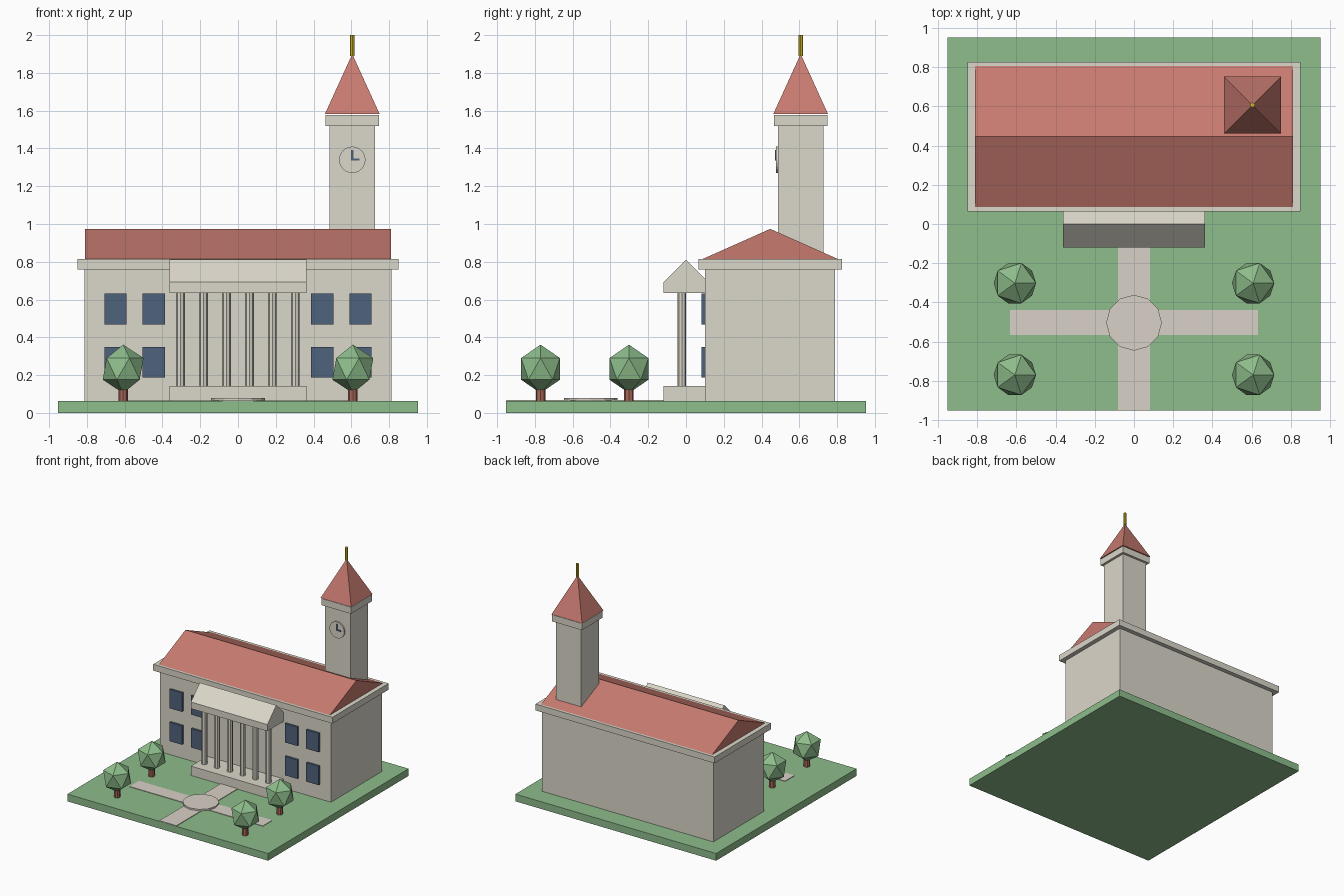
import bpy
import bmesh
import math
from mathutils import Matrix, Vector

if "Cube" in bpy.data.objects:
    bpy.data.objects.remove(bpy.data.objects["Cube"], do_unlink=True)


def material(name, rgb):
    m = bpy.data.materials.new(name)
    m.use_nodes = True
    m.diffuse_color = (*rgb, 1)
    m.node_tree.nodes["Principled BSDF"].inputs["Base Color"].default_value = (*rgb, 1)
    return m


CREAM = material("cream stone", (0.71, 0.68, 0.59))
PAVING = material("paving", (0.70, 0.64, 0.57))
TILE = material("red roof tile", (0.57, 0.195, 0.16))
GREEN = material("green", (0.27, 0.51, 0.26))
GLASS = material("dark blue", (0.08, 0.125, 0.2))
BARK = material("red brown bark", (0.40, 0.14, 0.10))
GOLD = material("gold", (0.62, 0.49, 0.02))


def finish(name, bm, mat):
    bmesh.ops.recalc_face_normals(bm, faces=bm.faces)
    mesh = bpy.data.meshes.new(name)
    bm.to_mesh(mesh)
    bm.free()
    mesh.materials.append(mat)
    ob = bpy.data.objects.new(name, mesh)
    bpy.context.collection.objects.link(ob)
    return ob


def box(name, xs, ys, zs, mat):
    """Box between the given limits on each axis."""
    bm = bmesh.new()
    size = [b - a for a, b in (xs, ys, zs)]
    mid = [(a + b) / 2 for a, b in (xs, ys, zs)]
    bmesh.ops.create_cube(bm, size=1, matrix=Matrix.Translation(mid) @ Matrix.Diagonal((*size, 1)))
    return finish(name, bm, mat)


def cylinder(name, centre, radius, depth, sides, mat, top=None, turn=None):
    """Cylinder or cone standing along z, or turned by a matrix."""
    bm = bmesh.new()
    place = Matrix.Translation(centre) @ (turn or Matrix.Identity(4))
    bmesh.ops.create_cone(bm, cap_ends=True, segments=sides, radius1=radius,
                          radius2=radius if top is None else top, depth=depth, matrix=place)
    return finish(name, bm, mat)


def prism(name, profile, half_length, mat):
    """Profile in y and z drawn out along x."""
    bm = bmesh.new()
    face = bm.faces.new([bm.verts.new((-half_length, y, z)) for y, z in profile])
    out = bmesh.ops.extrude_face_region(bm, geom=[face])
    moved = [v for v in out["geom"] if isinstance(v, bmesh.types.BMVert)]
    bmesh.ops.translate(bm, verts=moved, vec=Vector((2 * half_length, 0, 0)))
    return finish(name, bm, mat)


# Ground and paths
box("lawn", (-0.952, 0.952), (-0.952, 0.952), (0, 0.062), GREEN)
box("main_path", (-0.081, 0.081), (-0.95, -0.12), (0.05, 0.067), PAVING)
box("cross_path", (-0.633, 0.633), (-0.567, -0.44), (0.05, 0.0665), PAVING)
cylinder("path_circle", (0, -0.504, 0.073), 0.142, 0.014, 12, PAVING)

# Main hall with cornice and gabled roof
box("hall_walls", (-0.812, 0.812), (0.1, 0.79), (0.05, 0.765), CREAM)
box("cornice", (-0.85, 0.85), (0.065, 0.827), (0.76, 0.814), CREAM)
prism("hall_roof", [(0.082, 0.812), (0.81, 0.812), (0.446, 0.974)], 0.811, TILE)

# Front windows, two rows on each side
for row, z in enumerate((0.268, 0.55)):
    for side in (-1, 1):
        for col, x in enumerate((0.446, 0.648)):
            cx = side * x
            box(f"window_{row}_{col}_{'left' if side > 0 else 'right'}",
                (cx - 0.059, cx + 0.059), (0.082, 0.11), (z - 0.081, z + 0.081), GLASS)

# Portico
box("portico_base", (-0.363, 0.363), (-0.12, 0.11), (0.05, 0.142), CREAM)
prism("portico_roof", [(-0.12, 0.635), (0.12, 0.635), (0.12, 0.692), (0, 0.812), (-0.12, 0.692)],
      0.363, CREAM)
for i in range(6):
    cylinder(f"column_{i + 1}", (-0.304 + i * 0.1215, -0.022, 0.388), 0.023, 0.5, 8, CREAM)

# Clock tower
TX, TY = 0.605, 0.607
box("tower", (TX - 0.12, TX + 0.12), (TY - 0.12, TY + 0.12), (0.8, 1.525), CREAM)
box("tower_cap", (TX - 0.141, TX + 0.141), (TY - 0.141, TY + 0.141), (1.52, 1.577), CREAM)
cylinder("tower_roof", (TX, TY, 1.741), 0.145 * math.sqrt(2), 0.318, 4, TILE, top=0,
         turn=Matrix.Rotation(math.pi / 4, 4, "Z"))
cylinder("finial", (TX, TY, 1.945), 0.0125, 0.11, 8, GOLD)
cylinder("clock_face", (TX, 0.482, 1.34), 0.07, 0.012, 24, CREAM,
         turn=Matrix.Rotation(math.pi / 2, 4, "X"))
box("minute_hand", (TX - 0.006, TX + 0.006), (0.47, 0.478), (1.335, 1.392), GLASS)
box("hour_hand", (TX - 0.006, TX + 0.037), (0.471, 0.478), (1.335, 1.346), GLASS)

# Trees
for x in (-0.608, 0.608):
    for y in (-0.302, -0.77):
        place = f"{'left' if x > 0 else 'right'}_{'back' if y > -0.5 else 'front'}"
        cylinder(f"trunk_{place}", (x, y, 0.09), 0.025, 0.1, 8, BARK)
        bm = bmesh.new()
        bmesh.ops.create_icosphere(bm, subdivisions=1, radius=0.121, matrix=Matrix.Translation(
            (x, y, 0.233)) @ Matrix.Diagonal((1, 1, 1.06, 1)))
        finish(f"foliage_{place}", bm, GREEN)
